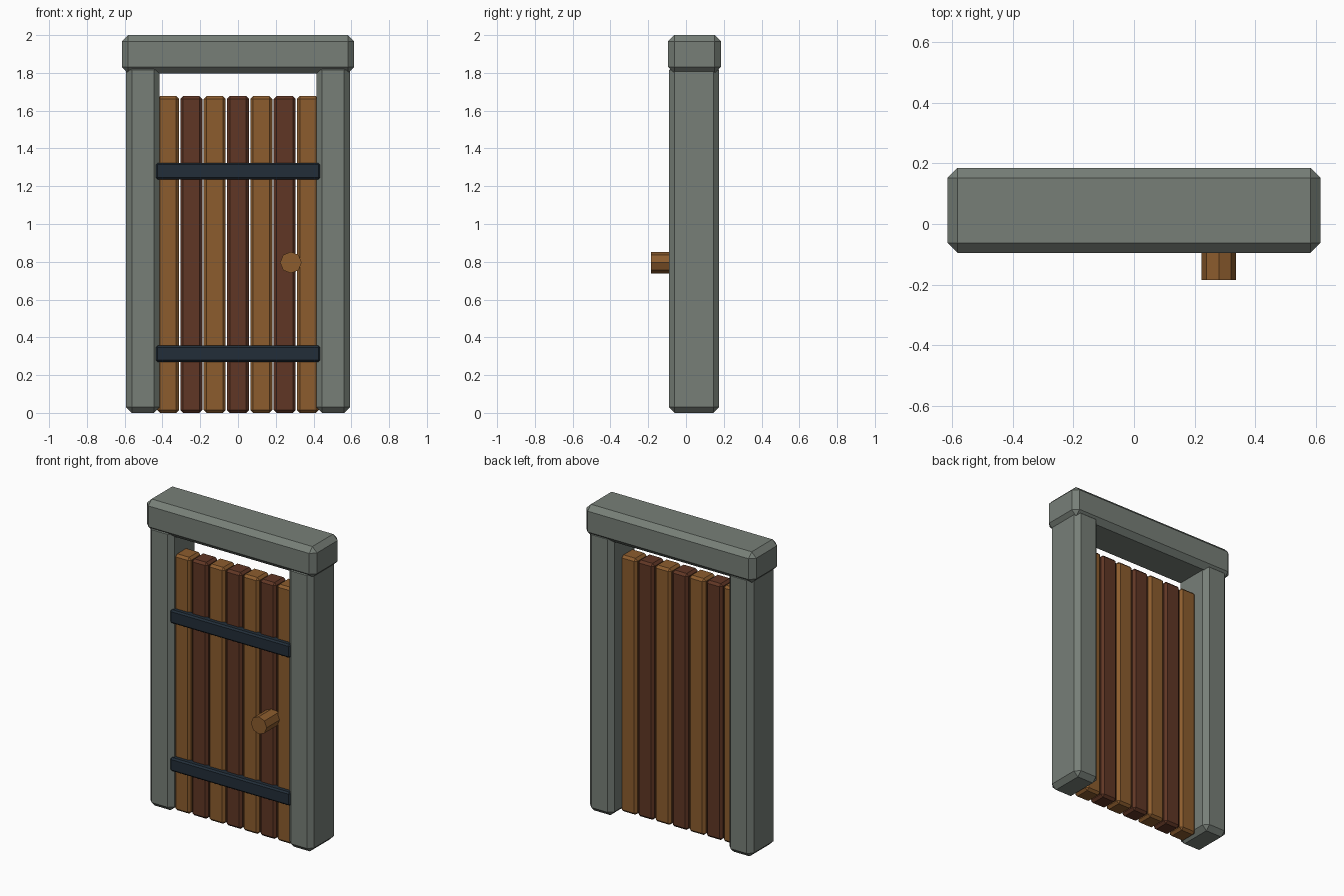
import bpy, bmesh, math
from mathutils import Matrix

if "Cube" in bpy.data.objects:
    bpy.data.objects.remove(bpy.data.objects["Cube"])


def material(name, rgb):
    m = bpy.data.materials.new(name)
    m.diffuse_color = (*rgb, 1.0)
    m.use_nodes = True
    m.node_tree.nodes["Principled BSDF"].inputs["Base Color"].default_value = m.diffuse_color
    return m


STONE = material("grey_stone", (0.185, 0.212, 0.187))
LIGHT_WOOD = material("light_wood", (0.262, 0.107, 0.027))
DARK_WOOD = material("dark_wood", (0.117, 0.037, 0.018))
IRON = material("dark_iron", (0.016, 0.027, 0.040))


def add_object(name, bm, mat):
    mesh = bpy.data.meshes.new(name)
    bm.to_mesh(mesh)
    bm.free()
    mesh.materials.append(mat)
    obj = bpy.data.objects.new(name, mesh)
    bpy.context.collection.objects.link(obj)
    return obj


def chamfered_box(name, x, y, z, chamfer, mat):
    """Box from (min, max) ranges with single-cut chamfered edges."""
    bm = bmesh.new()
    bmesh.ops.create_cube(bm, size=1.0)
    for v in bm.verts:
        for axis, (low, high) in enumerate((x, y, z)):
            v.co[axis] = low if v.co[axis] < 0 else high
    bmesh.ops.bevel(bm, geom=bm.edges[:], offset=chamfer,
                    segments=1, affect='EDGES')
    return add_object(name, bm, mat)


# Stone frame
for side, x in (("left", (-0.592, -0.416)), ("right", (0.416, 0.592))):
    chamfered_box(side + "_post", x, (-0.09, 0.175), (0.0, 1.845), 0.03, STONE)
chamfered_box("lintel", (-0.615, 0.615), (-0.095, 0.185), (1.798, 2.0), 0.033, STONE)

# Door planks in alternating wood tones
for i in range(7):
    cx = (i - 3) * 0.1235
    chamfered_box(f"plank_{i + 1}", (cx - 0.058, cx + 0.058), (-0.052, 0.07),
                  (0.0, 1.677), 0.015, DARK_WOOD if i % 2 else LIGHT_WOOD)

# Iron straps across the front
for name, z in (("lower_strap", 0.313), ("upper_strap", 1.28)):
    chamfered_box(name, (-0.435, 0.435), (-0.086, -0.03),
                  (z - 0.044, z + 0.044), 0.01, IRON)

# Octagonal door knob
bm = bmesh.new()
bmesh.ops.create_cone(bm, cap_ends=True, segments=8, radius1=0.057, radius2=0.057,
                      depth=0.145,
                      matrix=Matrix.Translation((0.28, -0.1125, 0.796))
                      @ Matrix.Rotation(math.pi / 2, 4, 'X'))
add_object("door_knob", bm, LIGHT_WOOD)
